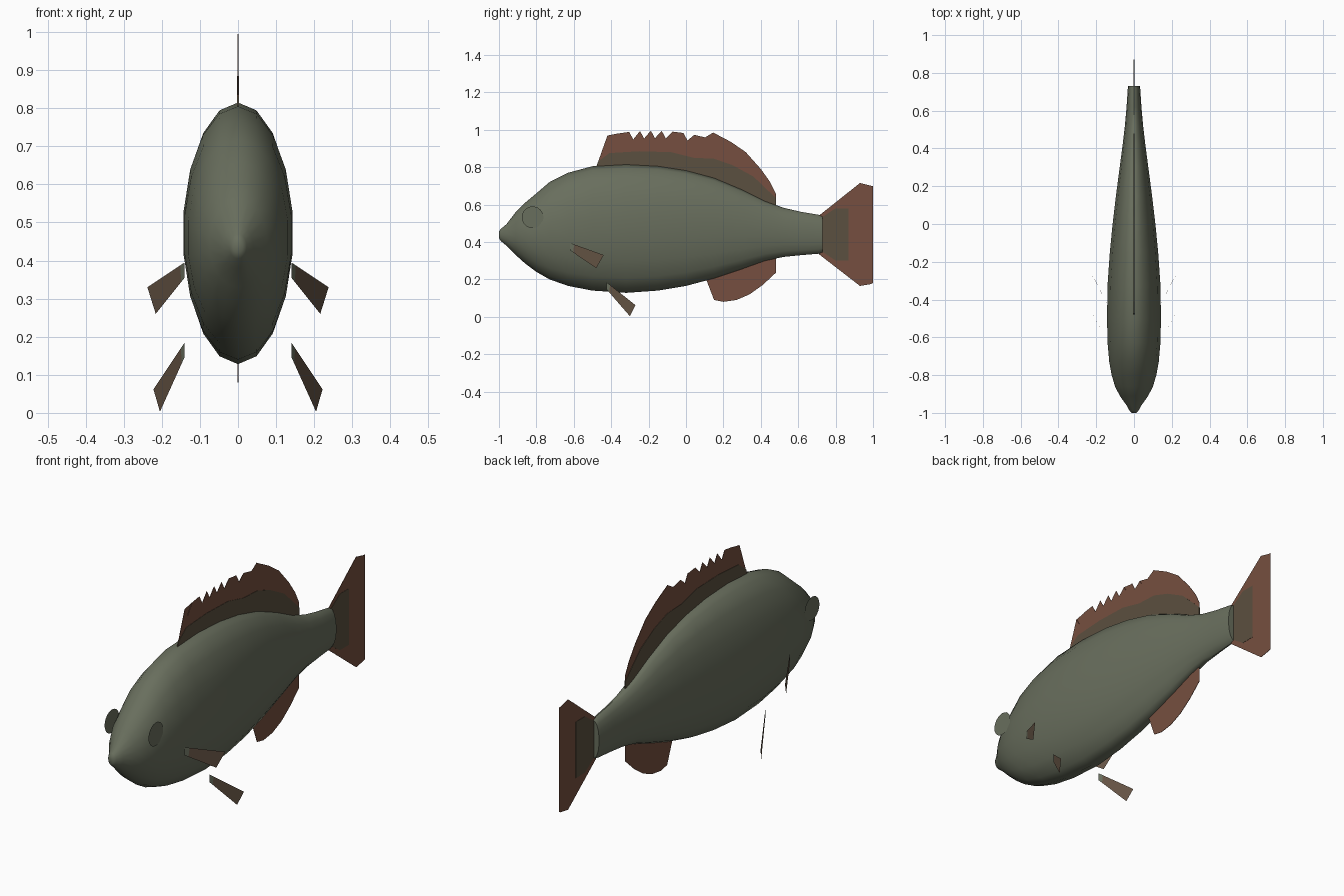
import bpy
import bmesh
from math import sin, cos, pi, radians
from mathutils import Vector, Matrix

if "Cube" in bpy.data.objects:
    bpy.data.objects.remove(bpy.data.objects["Cube"])


def make_material(name, red, green, blue):
    material = bpy.data.materials.new(name)
    material.use_nodes = True
    colour = (red, green, blue, 1)
    material.diffuse_color = colour
    shader = material.node_tree.nodes["Principled BSDF"]
    shader.inputs["Base Color"].default_value = colour
    shader.inputs["Roughness"].default_value = 0.8
    return material


olive = make_material("olive scales", .14, .157, .11)
rust = make_material("rust fin", .18, .078, .05)
umber = make_material("umber fin base", .105, .08, .05)
brown = make_material("brown paired fin", .13, .088, .058)
gold = make_material("gold iris", .29, .19, .035)


def finish(bm, name, *materials):
    """Turn a bmesh into a linked object."""
    mesh = bpy.data.meshes.new(name)
    bm.to_mesh(mesh)
    bm.free()
    for material in materials:
        mesh.materials.append(material)
    obj = bpy.data.objects.new(name, mesh)
    bpy.context.collection.objects.link(obj)
    return obj


def plate(name, outline, thickness, material):
    """Thin upright plate on the centre plane, outline in hundredths (y, z)."""
    bm = bmesh.new()
    half = thickness / 2
    left, right = [[bm.verts.new((x, y / 100, z / 100)) for y, z in outline]
                   for x in (half, -half)]
    bm.faces.new(left)
    bm.faces.new(right[::-1])
    for i in range(len(outline)):
        bm.faces.new((left[i], left[i - 1], right[i - 1], right[i]))
    bmesh.ops.triangulate(bm, faces=[f for f in bm.faces if len(f.verts) > 4])
    bmesh.ops.recalc_face_normals(bm, faces=bm.faces)
    return finish(bm, name, material)


# Body: elliptical rings lofted from nose to tail root
# Each station: y, half width, bottom z, top z (hundredths)
stations = [
    (-100, 1.2, 42, 45.5), (-99, 2.3, 40.5, 47), (-96, 4, 38, 49.5),
    (-91, 7.6, 33, 56), (-86, 10.2, 28.5, 61), (-80, 12, 24, 66),
    (-73, 13.3, 20, 72), (-63, 14.2, 16.5, 77), (-50, 14.5, 14, 80.5),
    (-32, 14.2, 12.8, 81.5), (-15, 13, 14, 80.6), (0, 11.5, 16.5, 78.3),
    (15, 9.7, 20.5, 74.3), (30, 7.7, 25.5, 68), (42, 6.1, 29.8, 62),
    (52, 4.9, 32, 58.3), (62, 4, 33, 56), (71, 3.4, 33.7, 54.5),
    (73, 3.2, 34.5, 53.5),
]
SIDES = 18
bm = bmesh.new()
rings = []
for y, width, low, high in stations:
    middle, height = (low + high) / 2, (high - low) / 2
    angles = [2 * pi * i / SIDES for i in range(SIDES)]
    rings.append([bm.verts.new(Vector((width * sin(a), y, middle + height * cos(a))) / 100)
                  for a in angles])
for front, back in zip(rings, rings[1:]):
    for i in range(SIDES):
        bm.faces.new((front[i - 1], front[i], back[i], back[i - 1]))
bm.faces.new(rings[0])
bm.faces.new(rings[-1])
bmesh.ops.recalc_face_normals(bm, faces=bm.faces)
body = finish(bm, "body", olive)
bpy.context.view_layer.objects.active = body
body.select_set(True)
bpy.ops.object.shade_smooth_by_angle(angle=radians(50))
body.select_set(False)

# Dorsal fin: sawtooth spines in front, rounded lobe behind
spines = []
for i in range(10):
    y = -42 + 5.8 * i
    peak = 99.5 - (y + 18) ** 2 * .0045
    spines += [(y, peak), (y + 2.2, peak - 4)]
dorsal = [(-48, 80)] + spines + [
    (14.5, 98.5), (24, 93.5), (32, 88), (40, 79), (45, 72), (48, 66), (48, 56),
    (30, 64), (0, 74), (-30, 77)]
plate("dorsal_fin", dorsal, .002, rust)
plate("dorsal_fin_base", [
    (-48, 80), (-47, 83), (-41, 87.5), (-25, 88.5), (-8, 88), (4, 85), (15, 84.5),
    (25, 81), (36, 75), (48, 63.5), (48, 56), (30, 64), (0, 74), (-30, 77)], .005, umber)

# Anal fin
plate("anal_fin", [
    (10, 22), (12, 17), (15, 9), (20, 8), (27, 9), (34, 12), (41, 17), (48, 23.5),
    (48, 34), (30, 30)], .002, rust)

# Tail fin with darker root
plate("tail_fin", [
    (71, 54), (93, 71.5), (99, 70), (100, 70), (100, 18), (99, 17.5), (93, 16.5),
    (71, 33.5)], .002, rust)
plate("tail_fin_base", [
    (71, 52), (80, 58), (87, 58), (87, 30), (80, 30), (71, 36)], .005, umber)

# Paired fins: one flat blade per side, root strip in the body colour
blades = {
    "pectoral_fin": [(14, -62, 39.5), (23.8, -44, 33), (21.6, -48, 26), (14, -62, 35.5)],
    "pelvic_fin": [(14, -42.5, 18.5), (22.2, -27, 6.2), (20.5, -30, .3), (14, -42.5, 14.7)],
}
for name, corners in blades.items():
    for side, sign in (("left", 1), ("right", -1)):
        a, b, c, d = [Vector((sign * x, y, z)) / 100 for x, y, z in corners]
        bm = bmesh.new()
        rows = [[bm.verts.new(p) for p in pair]
                for pair in ((a, d), (a.lerp(b, .12), d.lerp(c, .12)), (b, c))]
        for index, (root, tip) in enumerate(zip(rows, rows[1:])):
            face = bm.faces.new((root[0], root[1], tip[1], tip[0])[::sign])
            face.material_index = index
        finish(bm, side + "_" + name, olive, brown)

# Eyes: flat discs with a gold ring around the pupil
for side, sign in (("left", 1), ("right", -1)):
    bm = bmesh.new()
    bmesh.ops.create_circle(bm, cap_ends=True, segments=24, radius=.058)
    pupil = bm.faces[:][0]
    iris = bmesh.ops.inset_region(bm, faces=[pupil], thickness=.03,
                                  use_even_offset=True)["faces"]
    for face in iris:
        face.material_index = 1
    bm.transform(Matrix.Translation((sign * .121, -.82, .532))
                 @ Matrix.Rotation(sign * pi / 2, 4, "Y"))
    finish(bm, side + "_eye", olive, gold)
